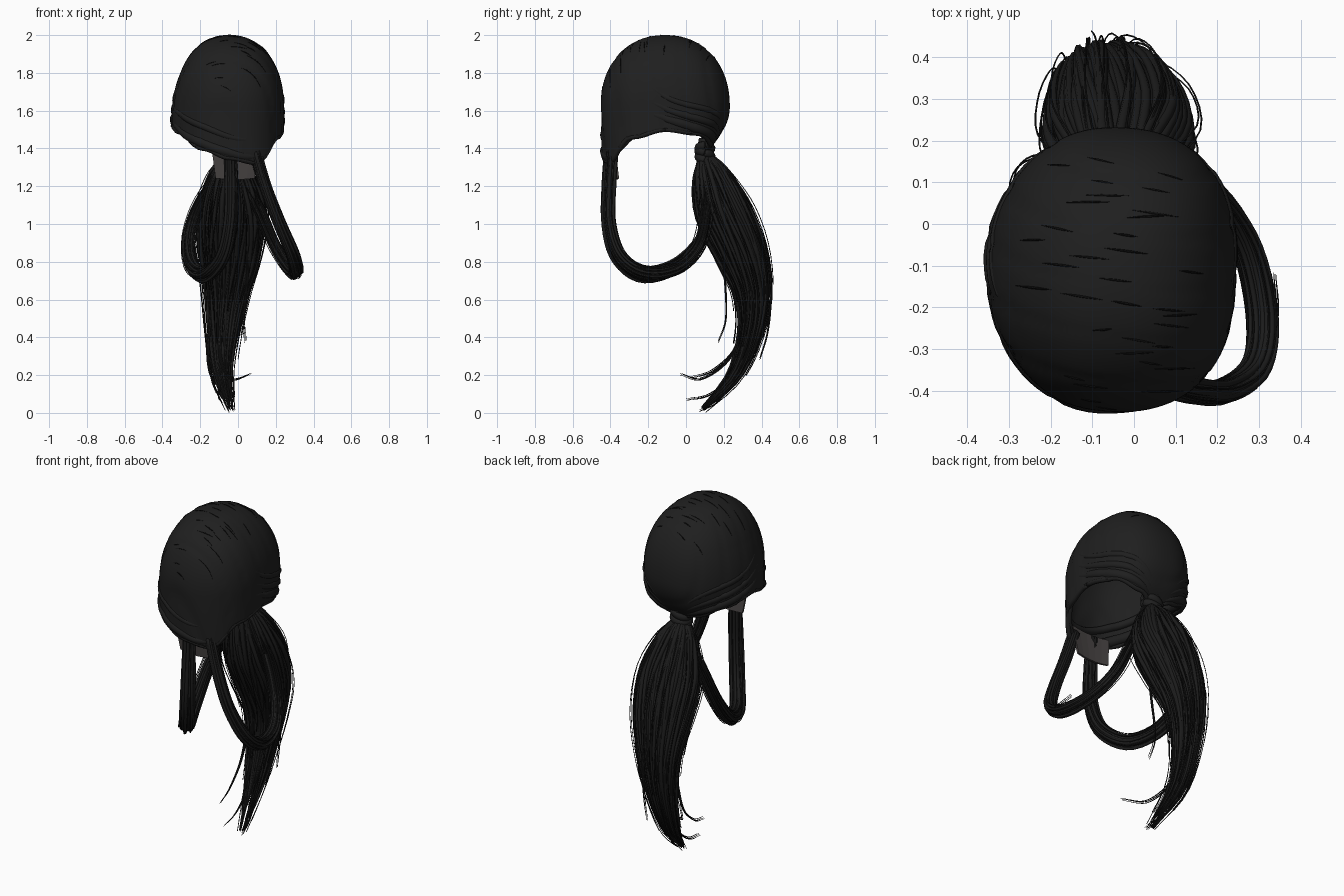
import bpy, bmesh, math, random
from mathutils import Vector

random.seed(4)
old = bpy.data.objects.get("Cube")
if old:
    bpy.data.objects.remove(old, do_unlink=True)


def material(name, r, g, b):
    m = bpy.data.materials.new(name)
    m.use_nodes = True
    m.diffuse_color = (r, g, b, 1)
    bsdf = next(n for n in m.node_tree.nodes if n.type == 'BSDF_PRINCIPLED')
    bsdf.inputs["Base Color"].default_value = (r, g, b, 1)
    bsdf.inputs["Roughness"].default_value = 0.8
    return m


CLOTH = material("charcoal cloth", 0.0138, 0.0138, 0.0138)
HAIR = material("black hair", 0.011, 0.011, 0.011)
CREASE = material("crease black", 0.004, 0.004, 0.004)
PATCH = material("warm grey", 0.065, 0.058, 0.057)


def finish(bm, name, mat):
    bmesh.ops.recalc_face_normals(bm, faces=bm.faces)
    me = bpy.data.meshes.new(name)
    bm.to_mesh(me)
    bm.free()
    me.materials.append(mat)
    for p in me.polygons:
        p.use_smooth = True
    ob = bpy.data.objects.new(name, me)
    bpy.context.collection.objects.link(ob)
    return ob


def spline(pts, n):
    """Catmull-Rom samples; every point may carry extra values."""
    p = [Vector(q) for q in pts]
    p = [2 * p[0] - p[1]] + p + [2 * p[-1] - p[-2]]
    out = []
    for i in range(n):
        f = i / (n - 1) * (len(pts) - 1)
        k = min(int(f), len(pts) - 2)
        t = f - k
        a, b, c, d = p[k:k + 4]
        out.append((2 * b + (c - a) * t + (2 * a - 5 * b + 4 * c - d) * t ** 2
                    + (3 * b - a - 3 * c + d) * t ** 3) / 2)
    return out


def frames(pts):
    """Perpendicular pairs carried along a path."""
    n, out = Vector((1, 0.05, 0.02)), []
    for i in range(len(pts)):
        t = (pts[min(i + 1, len(pts) - 1)] - pts[max(i - 1, 0)]).normalized()
        n = (n - t * n.dot(t)).normalized()
        out.append((n, t.cross(n)))
    return out


def tube(bm, pts, radii, sides=6, wide=1.0):
    rings = []
    for p, r, (n, b) in zip(pts, radii, frames(pts)):
        angs = [math.tau * k / sides for k in range(sides)]
        rings.append([bm.verts.new(p + r * (wide * math.cos(a) * n + math.sin(a) * b)) for a in angs])
    for lo, hi in zip(rings, rings[1:]):
        for k in range(sides):
            j = (k + 1) % sides
            bm.faces.new((lo[k], lo[j], hi[j], hi[k]))
    bm.faces.new(rings[0][::-1])
    bm.faces.new(rings[-1])


def bundle(name, path, count, thick, strays, core=0.8, shortest=0.7, n=26, wide=1.0):
    """A lock of hair: solid core, tapered strands and fine stray hairs."""
    samples = spline(path, n)
    mid = [s.to_3d() for s in samples]
    wid = [max(s[3], 0.004) for s in samples]
    fr = frames(mid)
    bm = bmesh.new()
    m = int(n * 0.88)
    tube(bm, mid[:m], [w * core for w in wid[:m]], 14, wide)
    for k in range(count + strays):
        stray = k >= count
        a = math.tau * k * 0.618
        q = random.uniform(0.95, 1.12) if stray else random.uniform(0.72, 0.95)
        end = int(n * random.uniform(shortest, 1.0)) if k % 9 else n
        sway, ph = random.uniform(0, 0.006), random.uniform(0, 6)
        pts, rad = [], []
        for i in range(end):
            f = i / (end - 1)
            c = a + 0.5 * f * math.sin(ph)
            off = wide * math.cos(c) * fr[i][0] + math.sin(c) * fr[i][1]
            loose = sway * math.sin(6 * f + ph) + (0.012 * f * f if stray else 0)
            pts.append(mid[i] + off * (wid[i] * q + loose))
            rad.append(0.0022 if stray else thick * (1 - 0.85 * f ** 3))
        tube(bm, pts, rad, 4 if stray else 6)
    return finish(bm, name, HAIR)


# Wrapped cap
RIM = [1.495, 1.475, 1.42, 1.37, 1.42, 1.48, 1.515, 1.48, 1.395, 1.345, 1.32, 1.455]
ROUND = 2.17
CENTRE_X, CENTRE_Y, WIDTH, DEPTH = -0.045, -0.11, 0.288, 0.342


def rim(a):
    f = (a / math.tau * 12) % 12
    k = int(f)
    t = (1 - math.cos((f - k) * math.pi)) / 2
    return RIM[k] * (1 - t) + RIM[(k + 1) % 12] * t


def plan(a):
    """Fullness of the cap outline seen from above."""
    p = 2.3 + 0.2 * math.cos(a)
    return (abs(math.cos(a)) ** p + abs(math.sin(a)) ** p) ** (-1 / p)


def surf(a, z, out=0.0):
    ca, sa = math.cos(a), math.sin(a)
    if z > 1.62:
        f = max(0, 1 - ((z - 1.62) / 0.38) ** ROUND) ** (1 / ROUND)
    else:
        f = 1 - (1.62 - z) ** 2 * (6.5 if sa > 0 else 0.3) * abs(sa) ** 1.5
    f *= plan(a)
    low = max(0, min(1, (1.8 - z) / 0.25))
    rx = WIDTH + (0.022 * low * ca * ca if ca < 0 else 0)
    pleat = math.sin(17 * sa * f + 2 * ca * f + 9 * (z - 1.6))
    f *= 1 - 0.014 * max(0, pleat) ** 6
    return Vector((CENTRE_X + rx * ca * f + out * ca, CENTRE_Y + DEPTH * sa * f + out * sa, z))


bm = bmesh.new()
SEG, ROWS = 96, 48
top = bm.verts.new((CENTRE_X, CENTRE_Y, 2.0))
prev = None
for i in range(1, ROWS + 1):
    row = []
    for k in range(SEG):
        a = math.tau * k / SEG
        t = i / ROWS
        row.append(bm.verts.new(surf(a, 2 - (2 - rim(a)) * t ** 1.7)))
    for k in range(SEG):
        j = (k + 1) % SEG
        bm.faces.new((prev[k], row[k], row[j], prev[j]) if prev else (top, row[k], row[j]))
    prev = row
cap = finish(bm, "wrapped_cap", CLOTH)
shell = cap.modifiers.new("thickness", 'SOLIDIFY')
shell.thickness = 0.012

# Rolled hem and wrapped folds lying on the cap
bm = bmesh.new()
angles = [math.tau * k / 72 for k in range(73)]
tube(bm, [surf(a, rim(a) + 0.006, -0.012) for a in angles], [0.014] * 73, 8)
finish(bm, "rolled_hem", CLOTH)


def fold(bm, path, r):
    pts = [surf(math.radians(s[0]), s[1], -0.65 * r) for s in spline(path, 36)]
    tube(bm, pts, [r * (0.25 + 0.75 * math.sin(math.pi * i / 35)) for i in range(36)], 10)


bm = bmesh.new()
for lift, r in ((0, 0.03), (0.05, 0.024), (0.11, 0.02)):
    for side in (1, -1):
        fold(bm, [(90 - 6 * side, 1.40 + lift / 3), (90 - 38 * side, 1.47 + lift),
                  (90 - 85 * side, 1.55 + lift), (90 - 120 * side, 1.62 + lift * 1.6)], r)
fold(bm, [(165, 1.56), (195, 1.53), (225, 1.46), (262, 1.39), (300, 1.36), (335, 1.48)], 0.03)
fold(bm, [(170, 1.62), (200, 1.60), (235, 1.53), (280, 1.45), (320, 1.47)], 0.022)
finish(bm, "wrap_folds", CLOTH)

# Fine dark creases running side to side over the crown
bm = bmesh.new()
for k in range(34):
    v = -0.96 + 1.75 * k / 33
    reach = math.sqrt(1 - v * v) * 0.9
    u = random.uniform(-reach, reach * 0.6)
    span, slope = random.uniform(0.15, 0.4), random.uniform(-0.05, 0.02)
    pts = []
    for i in range(9):
        x, y = u + span * i / 8, v + slope * i / 8
        a = math.atan2(y, x)
        f = min(0.99, math.hypot(x, y) / plan(a))
        pts.append(surf(a, 1.62 + 0.38 * (1 - f ** ROUND) ** (1 / ROUND)))
    tube(bm, pts, [0.003 * math.sin(math.pi * (i + 0.3) / 8.6) for i in range(9)], 4)
finish(bm, "cloth_creases", CREASE)

# Knot at the nape
bm = bmesh.new()
for k in range(3):
    ring = []
    for i in range(25):
        a = math.tau * i / 24
        ring.append(Vector((-0.04 + 0.042 * math.cos(a), 0.1 + 0.032 * math.sin(a),
                            1.4 - 0.028 * k + 0.014 * math.cos(a + k))))
    tube(bm, ring, [0.024] * 25, 10)
tube(bm, spline([(-0.04, 0.11, 1.45), (-0.04, 0.1, 1.38), (-0.035, 0.1, 1.3)], 8), [0.042] * 8, 12)
finish(bm, "nape_knot", CLOTH)

# Ponytail: x, y, z, half depth
bundle("ponytail", [(-0.04, 0.1, 1.35, 0.035), (-0.04, 0.135, 1.25, 0.098), (-0.035, 0.195, 1.07, 0.148),
                    (-0.045, 0.285, 0.86, 0.138), (-0.065, 0.348, 0.64, 0.098),
                    (-0.08, 0.335, 0.42, 0.066), (-0.08, 0.255, 0.2, 0.04),
                    (-0.04, 0.09, 0.02, 0.01)], 140, 0.013, 34, shortest=0.58, wide=1.22)

# Looped side locks
bundle("right_loop", [(-0.04, -0.4, 1.4, 0.025), (-0.035, -0.41, 1.2, 0.03), (-0.04, -0.41, 1.0, 0.032),
                      (-0.08, -0.36, 0.83, 0.034), (-0.17, -0.23, 0.735, 0.037),
                      (-0.245, -0.05, 0.78, 0.034), (-0.26, 0.09, 0.93, 0.03),
                      (-0.195, 0.14, 1.12, 0.027), (-0.06, 0.11, 1.3, 0.02)], 16, 0.009, 8, 0.78, 1.0, 40)
bundle("left_loop", [(0.09, -0.39, 1.38, 0.025), (0.145, -0.4, 1.2, 0.027), (0.22, -0.4, 1.0, 0.028),
                     (0.29, -0.345, 0.83, 0.031), (0.305, -0.22, 0.745, 0.033),
                     (0.268, -0.05, 0.765, 0.031), (0.19, 0.07, 0.89, 0.028),
                     (0.1, 0.11, 1.1, 0.026), (-0.02, 0.1, 1.3, 0.02)], 16, 0.008, 8, 0.78, 1.0, 40)

# Loose curling wisps
WISPS = [
    [(0.04, 0.17, 1.0), (0.05, 0.2, 0.75), (0.03, 0.21, 0.5), (0.04, 0.17, 0.37)],
    [(-0.1, 0.32, 0.45), (-0.09, 0.22, 0.27), (-0.03, 0.08, 0.175), (0.065, -0.03, 0.2)],
    [(-0.14, 0.3, 0.55), (-0.16, 0.26, 0.34), (-0.15, 0.14, 0.22), (-0.13, 0.02, 0.18)],
    [(-0.08, 0.32, 0.4), (-0.1, 0.22, 0.18), (-0.1, 0.12, 0.09), (-0.09, 0, 0.065)],
    [(-0.07, 0.33, 0.4), (-0.06, 0.27, 0.2), (-0.04, 0.17, 0.06), (-0.02, 0.07, 0.005)],
    [(-0.03, 0.42, 0.8), (-0.03, 0.445, 0.6), (-0.03, 0.43, 0.42), (-0.02, 0.39, 0.28)],
    [(0.25, -0.38, 0.88), (0.31, -0.32, 0.78), (0.34, -0.22, 0.76), (0.335, -0.12, 0.78)],
]
bm = bmesh.new()
for path in WISPS:
    for k in range(3):
        shift = Vector((0.005 * (k - 1), 0.004 * (k % 2), 0.005 * k))
        pts = [p + shift for p in spline(path, 20)]
        tube(bm, pts, [0.0055 * (1 - 0.8 * i / 19) for i in range(20)], 5)
finish(bm, "loose_wisps", HAIR)

# Small patch under the front hem
bm = bmesh.new()
bmesh.ops.create_cube(bm, size=1)
bmesh.ops.subdivide_edges(bm, edges=bm.edges, cuts=4, use_grid_fill=True)
for v in bm.verts:
    x, y, z = v.co
    v.co = (-0.015 + 0.23 * x * (1 + 0.2 * z), -0.378 + 0.012 * y + 0.03 * x * x - 0.02 * z,
            1.32 + 0.17 * z + 0.03 * x * x)
patch = finish(bm, "front_patch", PATCH)
for p in patch.data.polygons:
    p.use_smooth = False
